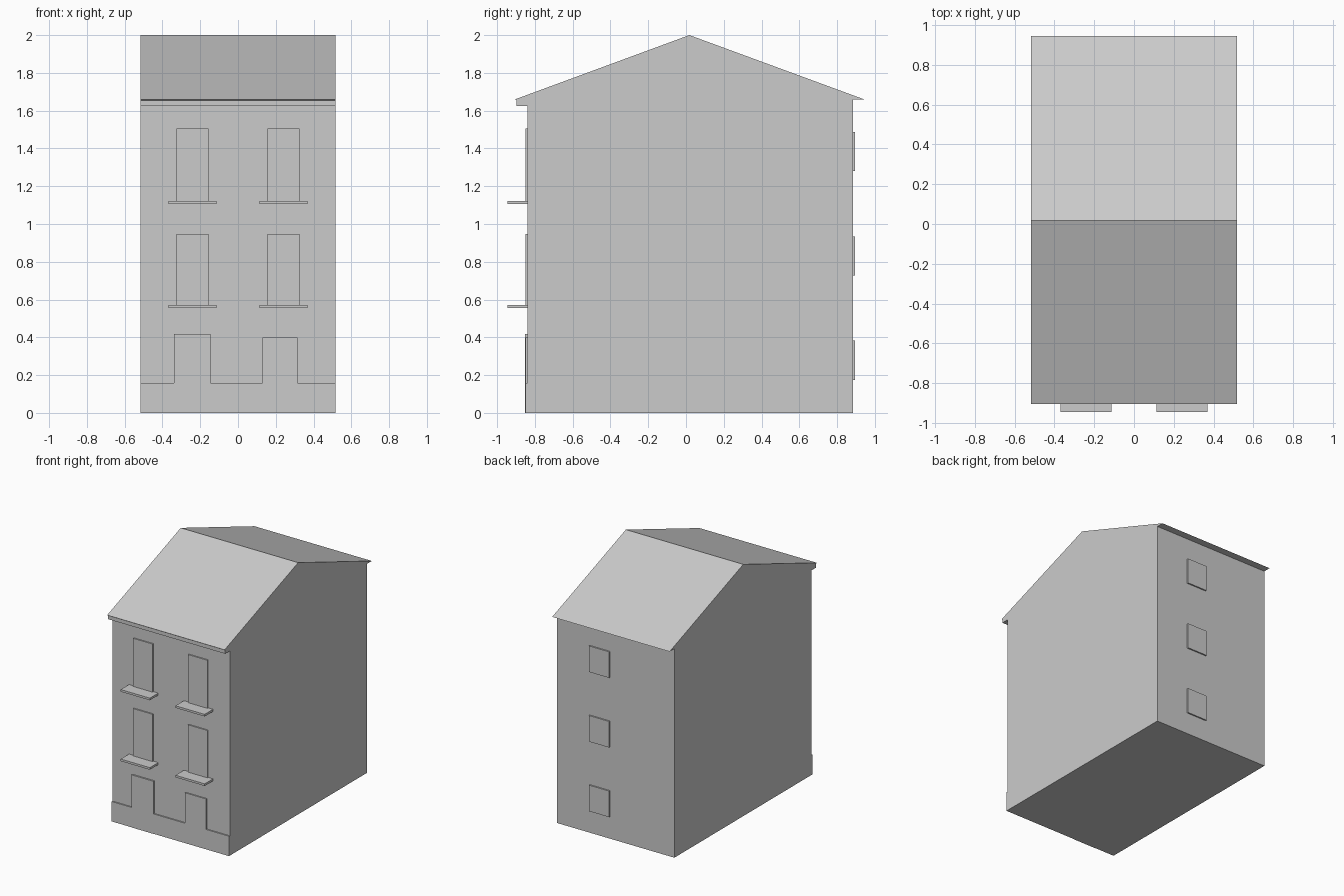
import bpy
import bmesh

cube = bpy.data.objects.get("Cube")
if cube:
    bpy.data.objects.remove(cube, do_unlink=True)

# One plain plaster grey
grey = bpy.data.materials.new("plaster_grey")
grey.use_nodes = True
colour = (0.6, 0.6, 0.6, 1)
grey.diffuse_color = colour
grey.node_tree.nodes["Principled BSDF"].inputs["Base Color"].default_value = colour

HALF = 0.516     # half width of the house
FRONT = -0.84    # front wall
BACK = 0.883     # back wall
EMBED = 0.004    # how far applied parts sink into the wall


def finish(name, bm):
    bmesh.ops.recalc_face_normals(bm, faces=bm.faces)
    mesh = bpy.data.meshes.new(name)
    bm.to_mesh(mesh)
    bm.free()
    mesh.materials.append(grey)
    obj = bpy.data.objects.new(name, mesh)
    bpy.context.collection.objects.link(obj)


def box(name, xs, ys, zs):
    bm = bmesh.new()
    bmesh.ops.create_cube(bm, size=1)
    for v in bm.verts:
        for axis, (low, high) in enumerate((xs, ys, zs)):
            v.co[axis] = high if v.co[axis] > 0 else low
    finish(name, bm)


def front_panel(name, xs, zs, depth):
    box(name, xs, (FRONT - depth, FRONT + EMBED), zs)


# House shell: side profile with cornice, gable and back eave
profile = [
    (FRONT, 0), (BACK, 0), (BACK, 1.66), (0.943, 1.66), (0.018, 2),
    (-0.905, 1.66), (-0.897, 1.655), (-0.897, 1.625), (FRONT, 1.625),
]
bm = bmesh.new()
side = bm.faces.new([bm.verts.new((-HALF, y, z)) for y, z in profile])
extruded = bmesh.ops.extrude_face_region(bm, geom=[side], use_keep_orig=True)
bmesh.ops.translate(
    bm, vec=(2 * HALF, 0, 0),
    verts=[g for g in extruded["geom"] if isinstance(g, bmesh.types.BMVert)])
finish("house_shell", bm)

# Plinth and the two ground floor doors
front_panel("plinth", (-HALF, HALF), (0, 0.158), 0.01)
front_panel("tall_door", (-0.339, -0.146), (0, 0.418), 0.012)
front_panel("low_door", (0.13, 0.315), (0, 0.4), 0.01)

# Upper floor windows with balcony slabs
for floor, sill, top in (("middle", 0.57, 0.947), ("upper", 1.122, 1.505)):
    for label, x in (("right", -0.241), ("left", 0.241)):
        front_panel(f"{floor}_{label}_window", (x - 0.085, x + 0.085), (sill, top), 0.01)
        front_panel(f"{floor}_{label}_balcony", (x - 0.128, x + 0.128),
                    (sill - 0.016, sill + 0.001), 0.105)

# Column of small windows on the back wall
for floor in range(3):
    z = 0.175 + floor * 0.553
    box(f"back_window_{floor + 1}", (0.05, 0.228), (BACK - EMBED, BACK + 0.011), (z, z + 0.207))
